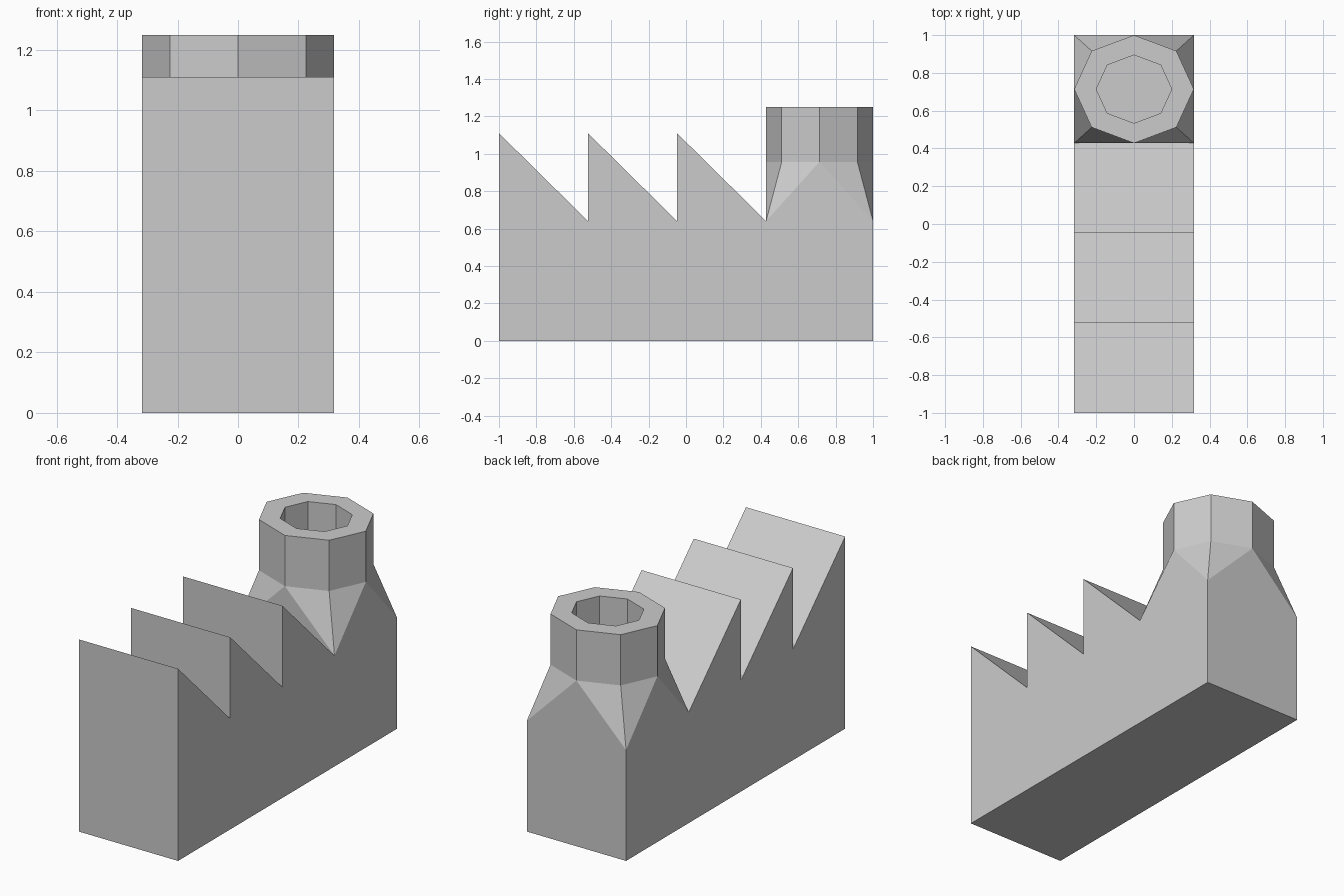
import bpy, bmesh
from math import sin, cos, pi

if "Cube" in bpy.data.objects:
    bpy.data.objects.remove(bpy.data.objects["Cube"])

HALF_W, VALLEY, PEAK = 0.317, 0.64, 1.11
TOOTH, TEETH = 0.476, 3
Y0 = -1 + TOOTH * TEETH          # where the saw-tooth roof meets the chimney
CY, RY = (1 + Y0) / 2, (1 - Y0) / 2


def finish(name, bm):
    bmesh.ops.recalc_face_normals(bm, faces=bm.faces)
    mesh = bpy.data.meshes.new(name)
    bm.to_mesh(mesh)
    bm.free()
    bpy.context.collection.objects.link(bpy.data.objects.new(name, mesh))


def ring(bm, scale, z, n=8):
    return [bm.verts.new((HALF_W * scale * cos(2 * pi * i / n),
                          CY + RY * scale * sin(2 * pi * i / n), z)) for i in range(n)]


def bridge(bm, a, b):
    n = len(a)
    for i in range(n):
        j = (i + 1) % n
        bm.faces.new((a[i], a[j], b[j], b[i]))


# Factory hall: saw-tooth side profile extruded across x
profile = [(-1, 0)]
for t in range(TEETH):
    y = -1 + t * TOOTH
    profile += [(y, PEAK), (y + TOOTH, VALLEY)]
profile += [(1, VALLEY), (1, 0)]
bm = bmesh.new()
left, right = [[bm.verts.new((x, y, z)) for y, z in profile] for x in (-HALF_W, HALF_W)]
bm.faces.new(left)
bm.faces.new(right)
bridge(bm, left, right)
# open the hall where the chimney stands on it
under = [f for f in bm.faces if all(abs(v.co.z - VALLEY) < 1e-5 for v in f.verts)]
bmesh.ops.delete(bm, geom=under, context='FACES_ONLY')
finish("factory_hall", bm)

# Chimney: square base blending to an octagonal pipe with a recessed opening
bm = bmesh.new()
neck, top = ring(bm, 1, 0.957), ring(bm, 1, 1.25)
rim, floor = ring(bm, 0.63, 1.25), ring(bm, 0.63, 0.957)
for a, b in ((neck, top), (top, rim), (rim, floor)):
    bridge(bm, a, b)
bm.faces.new(floor)
corners = [bm.verts.new((sx * HALF_W, CY + sy * RY, VALLEY))
           for sx, sy in ((1, 1), (-1, 1), (-1, -1), (1, -1))]
for k, c in enumerate(corners):
    a, b, d = neck[2 * k], neck[2 * k + 1], neck[(2 * k + 2) % 8]
    bm.faces.new((c, b, a))
    bm.faces.new((c, d, b))
    bm.faces.new((c, corners[(k + 1) % 4], d))
finish("chimney", bm)
